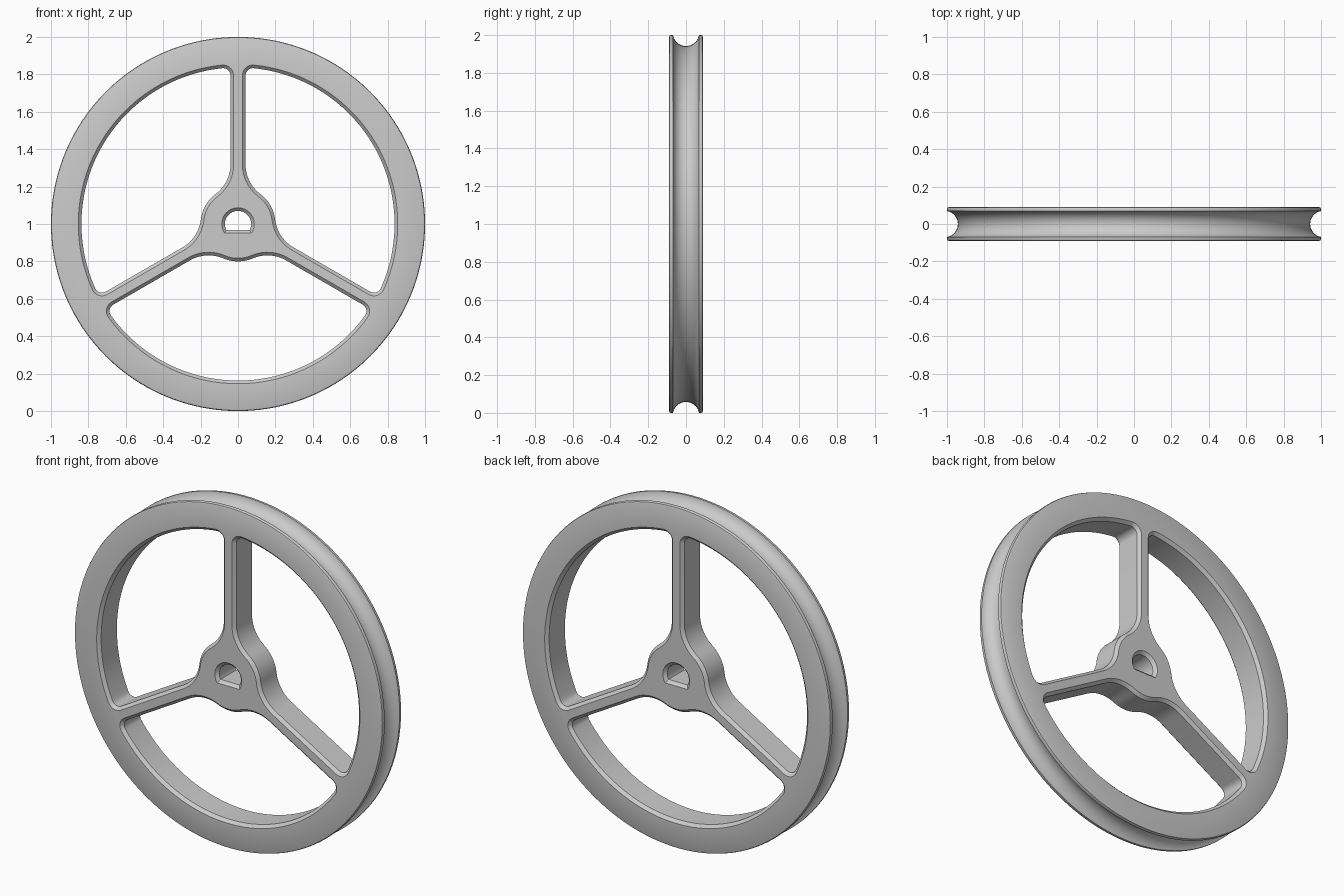
import bpy, bmesh
from math import sin, cos, pi, radians, atan2, asin, sqrt

cube = bpy.data.objects.get("Cube")
if cube:
    bpy.data.objects.remove(cube, do_unlink=True)

HALF = 0.09        # half thickness of the wheel
CHAMFER = 0.017    # edge chamfer of pockets and bore
HUB, SPOKE, RIM = 0.2, 0.04, 0.837
HUB_FILLET, RIM_FILLET = 0.2, 0.04


def arc(cx, cz, r, a0, a1, n):
    return [(cx + r * cos(a0 + (a1 - a0) * i / n),
             cz + r * sin(a0 + (a1 - a0) * i / n)) for i in range(n + 1)]


def pocket(turn, grow):
    """Opening between two spokes, widened by grow."""
    hx = SPOKE + HUB_FILLET
    hz = sqrt((HUB + HUB_FILLET) ** 2 - hx ** 2)
    ha = atan2(hz, hx)
    rx = SPOKE + RIM_FILLET
    rz = sqrt((RIM - RIM_FILLET) ** 2 - rx ** 2)
    mid = radians(30)
    half = arc(0, 0, HUB - grow, mid, ha, 6)
    half += arc(hx, hz, HUB_FILLET + grow, pi + ha, pi, 10)[1:]
    half += arc(rx, rz, RIM_FILLET + grow, pi, atan2(rz, rx), 8)
    half += arc(0, 0, RIM + grow, atan2(rz, rx), mid, 28)[1:]
    polar = [(sqrt(x * x + z * z), atan2(z, x)) for x, z in half]
    polar += [(r, 2 * mid - a) for r, a in polar[-2:0:-1]]
    return [(r * cos(a + turn), r * sin(a + turn)) for r, a in polar]


def bore(grow):
    """D-shaped shaft hole."""
    r, flat = 0.07 + grow, 0.032 + grow
    a = asin(flat / r)
    return arc(0, 0, r, -a, pi + a, 48)


def circle(r):
    return arc(0, 0, r, 0, 2 * pi, 160)[:-1]


bm = bmesh.new()
front_edges, back_edges = [], []


def wall(rings):
    """Skin a stack of (outline, y) rings running from front to back."""
    loops = [[bm.verts.new((x, y, z + 1)) for x, z in pts] for pts, y in rings]
    n = len(loops[0])
    for a, b in zip(loops, loops[1:]):
        for i in range(n):
            j = (i + 1) % n
            bm.faces.new((a[i], a[j], b[j], b[i]))
    for loop, store in ((loops[0], front_edges), (loops[-1], back_edges)):
        store += [bm.edges.get((loop[i], loop[(i + 1) % n])) for i in range(n)]


def chamfered(shape):
    wall([(shape(CHAMFER), -HALF), (shape(0), CHAMFER - HALF),
          (shape(0), HALF - CHAMFER), (shape(CHAMFER), HALF)])


# Rim outside: rounded lips and a round belt groove
lip = [(0.99, -HALF), (0.997, -0.087), (1.0, -0.08)]
groove = [(r, y) for y, r in arc(0, 1.012, 0.07, pi + 0.172, 2 * pi - 0.172, 20)]
profile = lip + groove + [(r, -y) for r, y in reversed(lip)]
wall([(circle(r), y) for r, y in profile])

# Three openings and the shaft hole
for k in range(3):
    chamfered(lambda g: pocket(k * 2 * pi / 3, g))
chamfered(bore)

# Flat front and back faces
for edges in (front_edges, back_edges):
    bmesh.ops.triangle_fill(bm, edges=edges, use_beauty=True, use_dissolve=False)
bmesh.ops.recalc_face_normals(bm, faces=bm.faces)

mesh = bpy.data.meshes.new("pulley_wheel")
bm.to_mesh(mesh)
bm.free()
wheel = bpy.data.objects.new("pulley_wheel", mesh)
bpy.context.collection.objects.link(wheel)

grey = bpy.data.materials.new("plain_grey")
grey.use_nodes = True
colour = (0.6, 0.6, 0.6, 1)
grey.diffuse_color = colour
grey.node_tree.nodes["Principled BSDF"].inputs["Base Color"].default_value = colour
mesh.materials.append(grey)

bpy.ops.object.select_all(action="DESELECT")
wheel.select_set(True)
bpy.context.view_layer.objects.active = wheel
bpy.ops.object.shade_smooth_by_angle(angle=radians(25))
